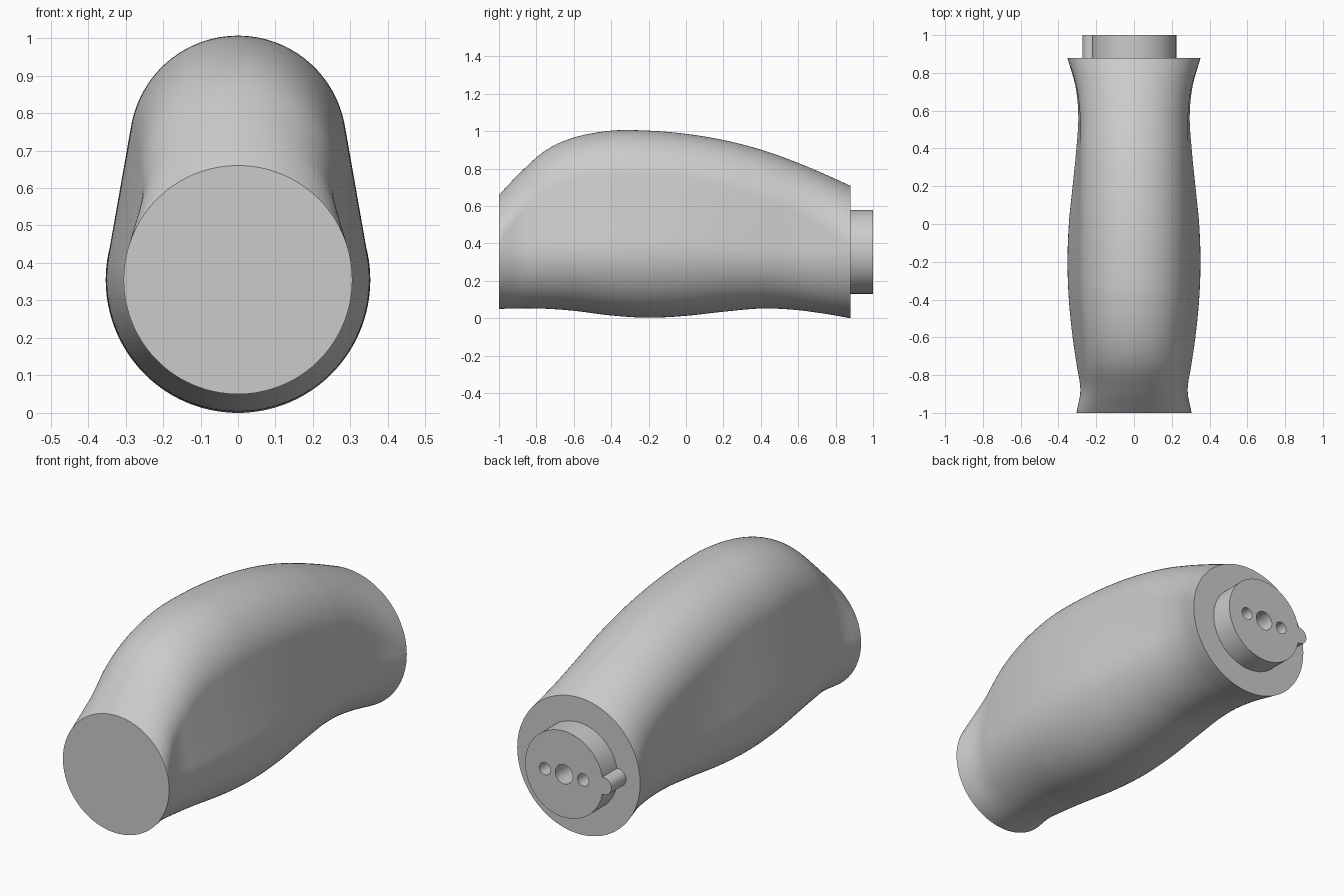
import bpy, bmesh, math

cube = bpy.data.objects.get("Cube")
if cube:
    bpy.data.objects.remove(cube, do_unlink=True)

grey = bpy.data.materials.new("plain grey")
grey.use_nodes = True
grey.diffuse_color = (0.6, 0.6, 0.6, 1)
grey.node_tree.nodes["Principled BSDF"].inputs["Base Color"].default_value = (0.6, 0.6, 0.6, 1)

AXIS = 0.355       # height of the grip axis
BACK = 0.88        # y of the rear face
ARC = 40           # segments per half section
WALL = 8           # segments per flat side wall
RINGS = 90

# Stations along the grip: y, half width, bottom z, top z, crown radius
STATIONS = [
    (-1.0, 0.305, 0.05, 0.66, 0.305),
    (-0.88, 0.284, 0.053, 0.785, 0.26),
    (-0.75, 0.303, 0.051, 0.898, 0.262),
    (-0.6, 0.325, 0.04, 0.966, 0.272),
    (-0.4, 0.345, 0.015, 1.003, 0.286),
    (-0.2, 0.352, 0.003, 1.003, 0.29),
    (0.0, 0.345, 0.013, 0.986, 0.29),
    (0.2, 0.325, 0.035, 0.953, 0.288),
    (0.4, 0.305, 0.052, 0.902, 0.286),
    (0.57, 0.295, 0.046, 0.842, 0.286),
    (0.73, 0.31, 0.026, 0.776, 0.306),
    (BACK, 0.353, 0.0, 0.708, 0.353),
]


def station_at(y):
    """Smooth interpolation of the station values."""
    i = max(k for k in range(len(STATIONS) - 1) if STATIONS[k][0] <= y + 1e-6)
    a, b = STATIONS[i], STATIONS[i + 1]
    prev, after = STATIONS[max(i - 1, 0)], STATIONS[min(i + 2, len(STATIONS) - 1)]
    h = b[0] - a[0]
    t = (y - a[0]) / h
    values = []
    for k in range(1, len(a)):
        m0 = (b[k] - prev[k]) / (b[0] - prev[0]) * h
        m1 = (after[k] - a[k]) / (after[0] - a[0]) * h
        values.append(a[k] * (1 - t) ** 2 * (1 + 2 * t) + m0 * t * (1 - t) ** 2
                      + b[k] * t * t * (3 - 2 * t) - m1 * t * t * (1 - t))
    return values


def section(y):
    """Round belly and round crown joined by tangent side walls."""
    width, bottom, top, crown = station_at(y)
    crown_z = top - crown
    rise = max(crown_z - AXIS, 1e-4)
    tilt = math.asin(max(-0.95, min(0.95, (width - crown) / rise)))
    half = []
    for i in range(ARC + 1):
        a = -math.pi / 2 + (tilt + math.pi / 2) * i / ARC
        half.append((width * math.cos(a), AXIS + width * math.sin(a)))
    start = half[-1]
    end = (crown * math.cos(tilt), crown_z + crown * math.sin(tilt))
    for i in range(1, WALL):
        t = i / WALL
        half.append(tuple(p + (q - p) * t for p, q in zip(start, end)))
    for i in range(ARC + 1):
        a = tilt + (math.pi / 2 - tilt) * i / ARC
        half.append((crown * math.cos(a), crown_z + crown * math.sin(a)))
    squash = (AXIS - bottom) / width
    half = [(x, z if z > AXIS else AXIS - (AXIS - z) * squash) for x, z in half]
    return half + [(-x, z) for x, z in half[-2:0:-1]]


def finish(obj):
    obj.data.materials.clear()
    obj.data.materials.append(grey)
    bpy.ops.object.select_all(action="DESELECT")
    obj.select_set(True)
    bpy.context.view_layer.objects.active = obj
    bpy.ops.object.shade_smooth_by_angle(angle=math.radians(35))


def rod(name, x, radius, y0, y1, sides=64):
    """Cylinder along y at the axis height."""
    bpy.ops.mesh.primitive_cylinder_add(
        vertices=sides, radius=radius, depth=y1 - y0,
        location=(x, (y0 + y1) / 2, AXIS), rotation=(math.pi / 2, 0, 0))
    obj = bpy.context.object
    obj.name = name
    return obj


def combine(target, tool, operation):
    mod = target.modifiers.new(operation.lower(), "BOOLEAN")
    mod.object = tool
    mod.operation = operation
    mod.solver = "EXACT"
    bpy.context.view_layer.objects.active = target
    bpy.ops.object.modifier_apply(modifier=mod.name)
    bpy.data.objects.remove(tool, do_unlink=True)


# Grip body, lofted through the sections
bm = bmesh.new()
loops = []
for r in range(RINGS + 1):
    y = -1 + (BACK + 1) * r / RINGS
    loops.append([bm.verts.new((x, y, z)) for x, z in section(y)])
for near, far in zip(loops, loops[1:]):
    n = len(near)
    for i in range(n):
        j = (i + 1) % n
        bm.faces.new((near[i], near[j], far[j], far[i]))
bm.faces.new(loops[0])
bm.faces.new(loops[-1])
bmesh.ops.recalc_face_normals(bm, faces=bm.faces)
mesh = bpy.data.meshes.new("grip_body")
bm.to_mesh(mesh)
bm.free()
body = bpy.data.objects.new("grip_body", mesh)
bpy.context.collection.objects.link(body)
finish(body)

# Rear peg with a round locating key and three holes
peg = rod("rear_peg", 0, 0.224, BACK - 0.01, 1.0, 96)
combine(peg, rod("key", -0.227, 0.045, BACK - 0.01, 1.0, 40), "UNION")
for x, radius in ((0, 0.05), (-0.11, 0.032), (0.11, 0.032)):
    combine(peg, rod("hole", x, radius, BACK + 0.002, 1.1, 40), "DIFFERENCE")
finish(peg)
